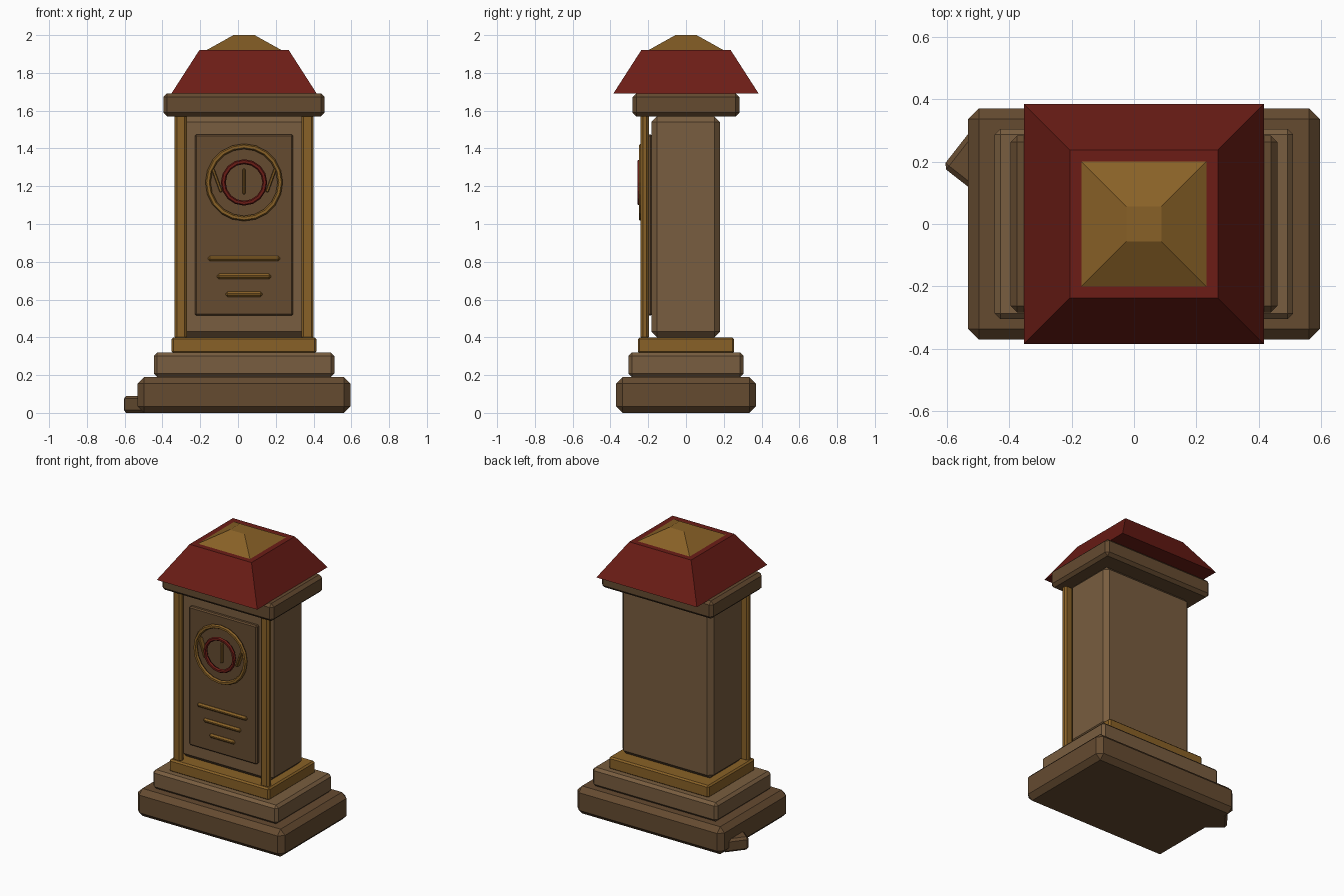
import bpy, bmesh
from math import radians, sqrt, pi
from mathutils import Matrix

if "Cube" in bpy.data.objects:
    bpy.data.objects.remove(bpy.data.objects["Cube"])

CX = 0.032  # centre line of the pillar


def material(name, rgb):
    m = bpy.data.materials.new(name)
    m.diffuse_color = (*rgb, 1)
    m.use_nodes = True
    m.node_tree.nodes["Principled BSDF"].inputs["Base Color"].default_value = m.diffuse_color
    return m


STONE = material("light_stone", (0.19, 0.11, 0.05))
DARK = material("dark_stone", (0.13, 0.07, 0.03))
GOLD = material("gold_trim", (0.25, 0.12, 0.02))
RED = material("red_roof", (0.15, 0.012, 0.008))


def finish(bm, name, mat):
    bmesh.ops.recalc_face_normals(bm, faces=bm.faces)
    me = bpy.data.meshes.new(name)
    bm.to_mesh(me)
    bm.free()
    me.materials.append(mat)
    ob = bpy.data.objects.new(name, me)
    bpy.context.collection.objects.link(ob)
    return ob


def box(name, x, y, z, mat, bevel):
    """Chamfered box from (min, max) ranges."""
    bm = bmesh.new()
    bmesh.ops.create_cube(bm, size=1)
    bmesh.ops.scale(bm, vec=[r[1] - r[0] for r in (x, y, z)], verts=bm.verts)
    ob = finish(bm, name, mat)
    ob.location = [(r[0] + r[1]) / 2 for r in (x, y, z)]
    mod = ob.modifiers.new("chamfer", "BEVEL")
    mod.width = bevel
    mod.segments = 1
    return ob


def mid(half):
    return (CX - half, CX + half)


def frustum(name, half_bottom, half_top, z0, z1, mat):
    """Square tapered block."""
    bm = bmesh.new()
    bmesh.ops.create_cone(bm, cap_ends=True, segments=4,
                          radius1=half_bottom * sqrt(2), radius2=half_top * sqrt(2),
                          depth=z1 - z0, matrix=Matrix.Rotation(pi / 4, 4, 'Z'))
    ob = finish(bm, name, mat)
    ob.location = (CX, 0, (z0 + z1) / 2)
    return ob


def ring(name, major, minor, y, z, seg, mat):
    bpy.ops.mesh.primitive_torus_add(major_radius=major, minor_radius=minor,
                                     major_segments=seg, minor_segments=6,
                                     location=(CX, y, z), rotation=(pi / 2, 0, 0))
    ob = bpy.context.object
    ob.name = name
    ob.data.materials.append(mat)
    return ob


# Stepped base
box("base_slab", mid(0.563), (-0.37, 0.37), (0, 0.19), DARK, 0.034)
box("base_step", mid(0.478), (-0.305, 0.305), (0.19, 0.32), STONE, 0.018)
box("base_trim", mid(0.383), (-0.255, 0.255), (0.315, 0.40), GOLD, 0.01)

# Loose stone poking out of the base
nub = box("base_stone", (-0.579, -0.409), (0.113, 0.283), (0, 0.09), DARK, 0.015)
nub.rotation_euler.z = radians(52)

# Shaft, front posts and front panel
box("shaft", mid(0.35), (-0.183, 0.18), (0.40, 1.57), STONE, 0.03)
for side, label in ((-1, "left"), (1, "right")):
    x = sorted((CX + side * 0.303, CX + side * 0.368))
    box(f"{label}_post", x, (-0.24, -0.197), (0.39, 1.58), GOLD, 0.012)
box("front_panel", mid(0.26), (-0.212, -0.18), (0.515, 1.475), DARK, 0.008)

# Dial with two rings, a centre bar and slanted side bars
ZC = 1.22
ring("outer_ring", 0.191, 0.014, -0.238, ZC, 20, GOLD)
ring("inner_ring", 0.11, 0.013, -0.245, ZC, 16, RED)
box("dial_bar", mid(0.007), (-0.232, -0.205), (ZC - 0.063, ZC + 0.073), GOLD, 0.004)
for side, label in ((-1, "left"), (1, "right")):
    xc = CX + side * 0.143
    bar = box(f"{label}_dial_mark", (xc - 0.008, xc + 0.008), (-0.245, -0.205),
              (ZC - 0.055, ZC + 0.075), GOLD, 0.004)
    bar.rotation_euler.y = radians(side * 20)

# Three shrinking bars under the dial
for i, (half, z) in enumerate(((0.19, 0.817), (0.143, 0.723), (0.097, 0.628))):
    box(f"panel_bar_{i + 1}", mid(half), (-0.228, -0.205), (z - 0.014, z + 0.014), GOLD, 0.01)

# Cap, roof and peak
box("cap_slab", mid(0.427), (-0.283, 0.283), (1.57, 1.692), DARK, 0.02)
frustum("roof", 0.385, 0.237, 1.69, 1.92, RED)
frustum("roof_peak", 0.203, 0.056, 1.918, 2.0, GOLD)
